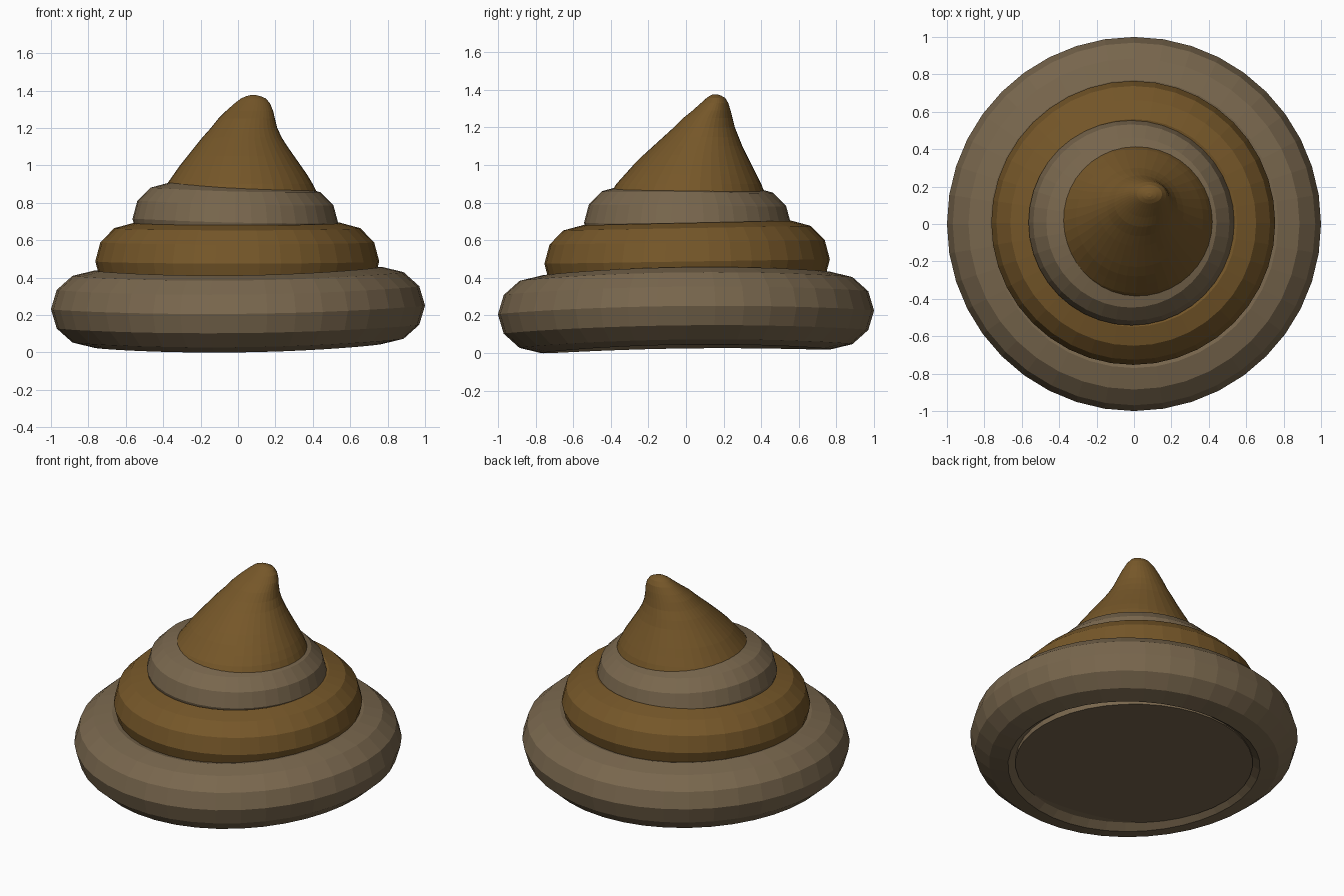
import bpy, bmesh
from math import sin, cos, pi, radians

if "Cube" in bpy.data.objects:
    bpy.data.objects.remove(bpy.data.objects["Cube"])


def material(name, rgb):
    m = bpy.data.materials.new(name)
    m.diffuse_color = (*rgb, 1)
    m.use_nodes = True
    m.node_tree.nodes["Principled BSDF"].inputs["Base Color"].default_value = m.diffuse_color
    return m


taupe = material("taupe", (0.19, 0.135, 0.075))
brown = material("brown", (0.18, 0.095, 0.022))


def loft(name, rings, mat, closed=False, caps=False):
    """Skin a list of equal-length point rings; closed joins last to first."""
    bm = bmesh.new()
    vs = [[bm.verts.new(p) for p in r] for r in rings]
    n = len(vs[0])
    for i in range(len(vs) if closed else len(vs) - 1):
        a, b = vs[i], vs[(i + 1) % len(vs)]
        for j in range(n):
            k = (j + 1) % n
            bm.faces.new((a[j], a[k], b[k], b[j]))
    if caps:
        bm.faces.new(vs[0][::-1])
        bm.faces.new(vs[-1])
    bmesh.ops.recalc_face_normals(bm, faces=bm.faces)
    me = bpy.data.meshes.new(name)
    bm.to_mesh(me)
    bm.free()
    me.materials.append(mat)
    ob = bpy.data.objects.new(name, me)
    bpy.context.collection.objects.link(ob)
    return ob


def coil(name, profile, mat, wave, cx=0, cy=0, n=40):
    """Sweep a radius/height profile round a gently wavy circle."""
    z0, wc, ws, w2 = wave
    rings = []
    for i in range(n):
        t = 2 * pi * i / n
        dz = z0 + wc * cos(t) + ws * sin(t) + w2 * cos(2 * t)
        rings.append([(cx + r * cos(t), cy + r * sin(t), z + dz) for r, z in profile])
    return loft(name, rings, mat, closed=True)


def arc(major, rh, rv, start=0, end=330):
    return [(major + rh * cos(radians(a)), rv * sin(radians(a)))
            for a in range(start, end + 1, 30)]


# bottom coil, with a shallow step underneath
coil("bottom_coil", arc(0.77, 0.23, 0.206, -90, 180) + [(0.6, -0.15), (0.72, -0.17)],
     taupe, (0.2285, 0.01, 0.01, 0.0125), cy=0.0)

# recessed underside disc
bpy.ops.mesh.primitive_cylinder_add(vertices=40, radius=0.725, depth=0.04, location=(0, 0, 0.062))
disc = bpy.context.object
disc.name = "underside_disc"
disc.data.materials.append(taupe)

# middle and upper coils
coil("middle_coil", arc(0.555, 0.204, 0.205), brown, (0.487, 0, 0.012, 0), -0.004, 0.006)
coil("upper_coil", arc(0.36, 0.19, 0.192), taupe, (0.696, -0.012, -0.004, 0.006), -0.014, 0.008)

# leaning tip: z, x range, y range
sections = [
    (0.70, -0.40, 0.40, -0.38, 0.40),
    (0.80, -0.42, 0.425, -0.40, 0.425),
    (0.86, -0.41, 0.42, -0.395, 0.415),
    (0.90, -0.38, 0.40, -0.37, 0.40),
    (0.95, -0.345, 0.37, -0.325, 0.375),
    (1.00, -0.31, 0.335, -0.28, 0.35),
    (1.05, -0.27, 0.30, -0.23, 0.325),
    (1.10, -0.23, 0.265, -0.175, 0.30),
    (1.15, -0.19, 0.233, -0.12, 0.28),
    (1.20, -0.145, 0.21, -0.065, 0.26),
    (1.25, -0.105, 0.197, -0.015, 0.247),
    (1.29, -0.065, 0.188, 0.035, 0.237),
    (1.33, -0.02, 0.172, 0.08, 0.225),
    (1.357, 0.015, 0.15, 0.11, 0.208),
    (1.37, 0.045, 0.12, 0.13, 0.185),
    (1.376, 0.07, 0.095, 0.145, 0.165),
]
rings = []
for z, xa, xb, ya, yb in sections:
    rings.append([((xa + xb) / 2 + (xb - xa) / 2 * cos(2 * pi * i / 40),
                   (ya + yb) / 2 + (yb - ya) / 2 * sin(2 * pi * i / 40), z)
                  for i in range(40)])
loft("tip", rings, brown, caps=True)
